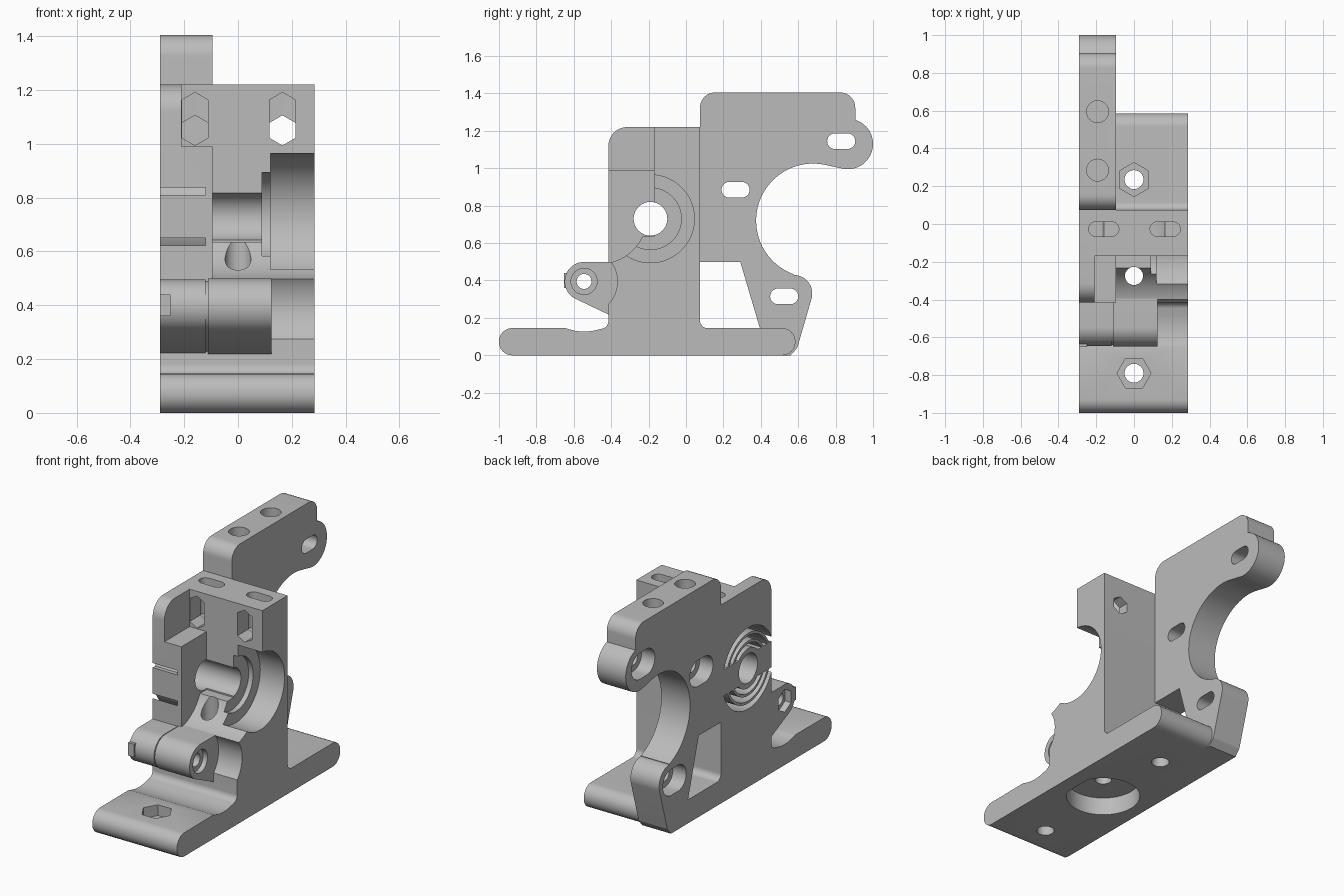
import bpy, bmesh
from math import radians, sin, cos, tan
from mathutils import Vector

old = bpy.data.objects.get("Cube")
if old:
    bpy.data.objects.remove(old, do_unlink=True)

grey = bpy.data.materials.new("plain grey")
grey.use_nodes = True
grey.diffuse_color = (0.5, 0.5, 0.5, 1)
grey.node_tree.nodes["Principled BSDF"].inputs["Base Color"].default_value = (0.5, 0.5, 0.5, 1)


# 2D outline helpers
def arc(a, b, r, start, end, n=24):
    steps = [radians(start + (end - start) * i / n) for i in range(n + 1)]
    return [(a + r * cos(t), b + r * sin(t)) for t in steps]


def circle(a, b, r, n=64, turn=0):
    return arc(a, b, r, turn, turn + 360, n)[:-1]


def rect(a0, a1, b0, b1):
    return [(a0, b0), (a1, b0), (a1, b1), (a0, b1)]


def slot(a, b, r, half):
    return arc(a + half, b, r, -90, 90) + arc(a - half, b, r, 90, 270)


def rounded(points, n=8):
    """Fillet every point that carries a third value, its radius."""
    out = []
    for i, p in enumerate(points):
        c = Vector(p[:2])
        if len(p) < 3:
            out.append(tuple(c))
            continue
        u = (Vector(points[i - 1][:2]) - c).normalized()
        v = (Vector(points[(i + 1) % len(points)][:2]) - c).normalized()
        half = u.angle(v) / 2
        mid = c + (u + v).normalized() * (p[2] / sin(half))
        s, e = c + u * (p[2] / tan(half)) - mid, c + v * (p[2] / tan(half)) - mid
        for k in range(n + 1):
            d = s.lerp(e, k / n).normalized() * p[2]
            out.append(tuple(mid + d))
    return out


def prism(name, outline, lo, hi, axis="x"):
    place = {"x": lambda a, b, t: (t, a, b),
             "y": lambda a, b, t: (a, t, b),
             "z": lambda a, b, t: (a, b, t)}[axis]
    bm = bmesh.new()
    face = bm.faces.new([bm.verts.new(place(a, b, lo)) for a, b in outline])
    ext = bmesh.ops.extrude_face_region(bm, geom=[face])
    moved = [g for g in ext["geom"] if isinstance(g, bmesh.types.BMVert)]
    bmesh.ops.translate(bm, verts=moved, vec=place(0, 0, hi - lo))
    bmesh.ops.recalc_face_normals(bm, faces=bm.faces)
    me = bpy.data.meshes.new(name)
    bm.to_mesh(me)
    bm.free()
    ob = bpy.data.objects.new(name, me)
    bpy.context.collection.objects.link(ob)
    return ob


def cut(ob, outline, lo, hi, axis="x"):
    cutter = prism("cutter", outline, lo, hi, axis)
    cutter.hide_render = True
    mod = ob.modifiers.new("cut", "BOOLEAN")
    mod.operation, mod.solver, mod.object = "DIFFERENCE", "EXACT", cutter
    graph = bpy.context.evaluated_depsgraph_get()
    me = bpy.data.meshes.new_from_object(ob.evaluated_get(graph))
    ob.modifiers.clear()
    ob.data = me
    bpy.data.objects.remove(cutter, do_unlink=True)


LEFT, RIGHT, INNER = -0.29, 0.285, -0.095
BY, BZ = -0.19, 0.73      # bearing axis
HY, HZ = -0.545, 0.395    # hinge axis

# Base and upright in one profile
body = prism("body", rounded(
    [(-1, 0, .07), (.585, 0, .07), (.585, .145, .07), (.075, .145, .04), (.075, 1.22),
     (-.415, 1.22, .1), (-.415, .15, .04)]
    + arc(HY, HZ, .268, 285, 248) + [(-1, .145, .07)]), LEFT, RIGHT)

# Idler space in front of the wall
cut(body, rect(-.6, -.17, .99, 1.4), -.21, .4)
cut(body, arc(-.46, .74, .25, 270, 335) + [(-.17, .634), (-.17, 1.1), (-.7, 1.1), (-.7, .49)], INNER, .4)

# Bearing seats and shaft bore
for radius, lo, hi in ((.235, .12, .4), (.165, .09, .2), (.09, -.4, .4), (.25, -.4, -.12)):
    cut(body, circle(BY, BZ, radius), lo, hi)
cut(body, circle(HY, HZ, .178), .122, .4)

# Filament path and the round pocket below it
cut(body, circle(0, -.275, .048, 32), -.1, .75, "z")
cut(body, [(min(x, .19), y) for x, y in circle(0, -.275, .21)], -.1, .11, "z")

# Base bolts with nut pockets
for y, turn in ((-.79, 0), (.235, 30)):
    cut(body, circle(0, y, .05, 32), -.1, .3, "z")
    cut(body, circle(0, y, .09, 6, turn), .08, .3, "z")

# Spring bolt holes and nut slots at the top
for x in (-.16, .165):
    hexagon = circle(x, 1.05, .056, 6, 30)
    tall = [(a, b + (.085 if b > 1.05 else 0)) for a, b in hexagon]
    cut(body, hexagon, -.6, .3, "y")
    cut(body, tall, -.6, .0, "y")
    cut(body, slot(x, -.027, .038, .042), 1.0, 1.4, "z")

# Support bar and rings inside the left bearing seat
bar = prism("bearing_support_bar", rect(-.415, .06, BZ - .08, BZ + .08), LEFT, -.115)
cut(bar, circle(BY, BZ, .09), -.4, .4)
parts = [body, bar]
for i, (inner, outer) in enumerate(((.09, .122), (.152, .168), (.2, .216))):
    ring = prism(f"bearing_support_ring_{i + 1}", circle(BY, BZ, outer), LEFT, -.115)
    cut(ring, circle(BY, BZ, inner), -.4, .4)
    parts.append(ring)

# Motor plate with its big motor cut-out and slanted arm
plate = prism("motor_plate", rounded(
    [(.075, .5), (.075, 1.405, .08), (.905, 1.405, .08)]
    + arc(.865, 1.13, .135, 72.8, -105) + arc(.68, .72, .305, 77, 250, 48)
    + arc(.575, .33, .1, 90, -17)
    + [(.595, .04, .03), (.56, 0), (.42, 0), (.395, .145), (.29, .5)]), LEFT, INNER)
for y, z in ((.265, .885), (.83, 1.145), (.525, .315)):
    cut(plate, slot(y, z, .042, .033), -.4, .1)
    cut(plate, slot(y, z, .08, .033), -.4, -.2)
for y in (.285, .595):
    cut(plate, circle(-.193, y, .058, 32), 1.25, 1.5, "z")
parts.append(plate)

# Hinge: two barrels on a common axis, slightly different in size
for name, radius, lo, hi in (("hinge_left_barrel", .1, LEFT, -.12),
                             ("hinge_right_barrel", .104, -.112, .125),
                             ("hinge_core", .095, -.13, -.1)):
    hinge = prism(name, arc(HY, HZ, radius, 90, 240)
                  + [(-.41, HZ - radius - .075), (-.36, HZ - radius - .075), (-.36, HZ + radius)], lo, hi)
    cut(hinge, circle(HY, HZ, .04, 32), -.4, .4)
    if hi > 0:
        cut(hinge, circle(HY, HZ, .07, 32), .095, .2)
    if lo == LEFT:
        cut(hinge, circle(HY, HZ, .07, 6, 30), -.4, -.25)
    parts.append(hinge)
parts.append(prism("hinge_nib", rect(-.652, -.62, .36, .44), LEFT, -.25))

for ob in parts:
    me = ob.data
    me.materials.clear()
    me.materials.append(grey)
    for poly in me.polygons:
        poly.material_index = 0
        poly.use_smooth = True
    me.set_sharp_from_angle(angle=radians(30))
